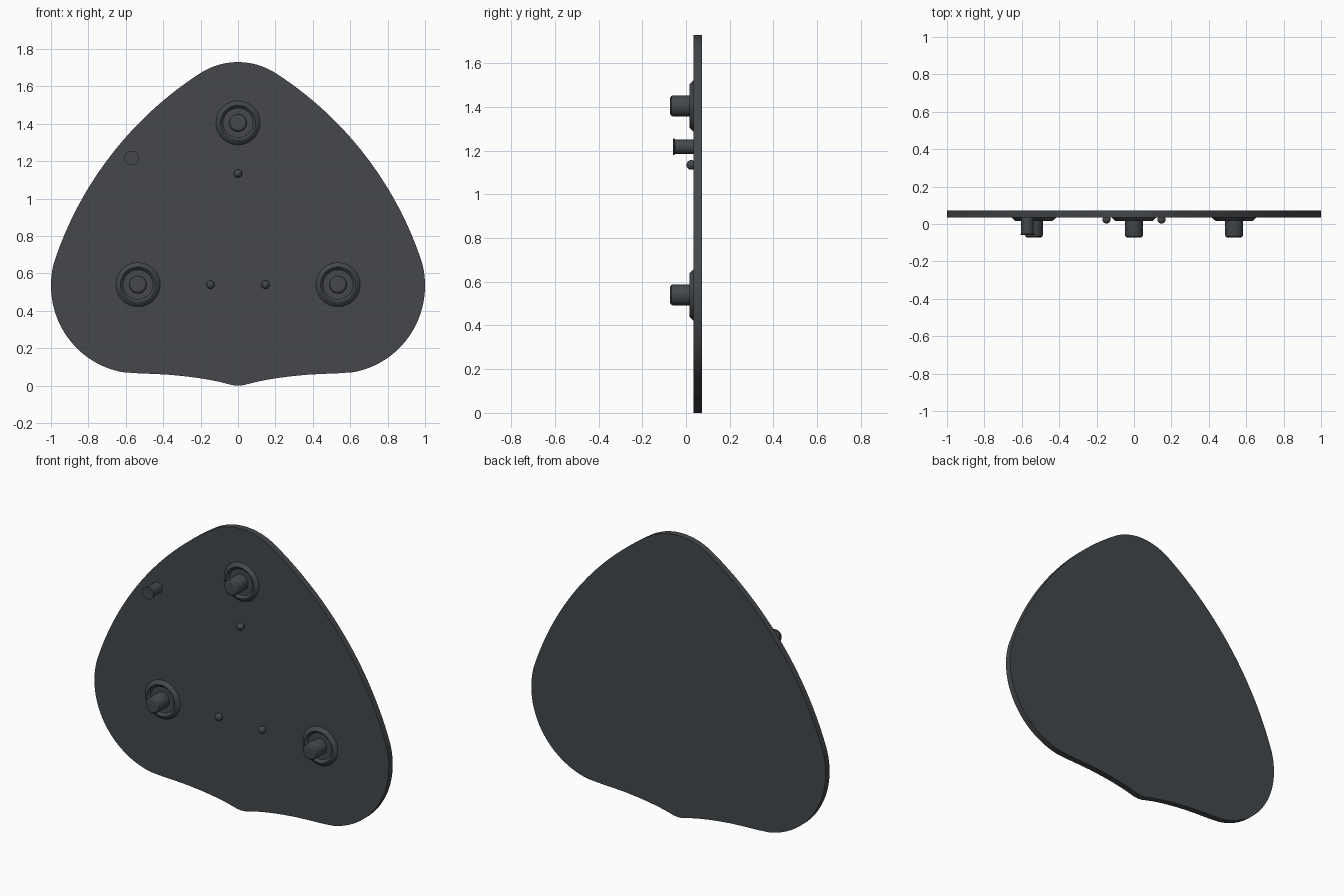
import bpy, bmesh
from math import sin, cos, pi, radians, tan
from mathutils import Vector

if "Cube" in bpy.data.objects:
    bpy.data.objects.remove(bpy.data.objects["Cube"])

mat = bpy.data.materials.new("charcoal")
mat.diffuse_color = (0.058, 0.064, 0.07, 1)
mat.use_nodes = True
mat.node_tree.nodes["Principled BSDF"].inputs["Base Color"].default_value = mat.diffuse_color


def finish(name, bm, angle=30):
    bmesh.ops.recalc_face_normals(bm, faces=bm.faces)
    me = bpy.data.meshes.new(name)
    bm.to_mesh(me)
    bm.free()
    me.materials.append(mat)
    ob = bpy.data.objects.new(name, me)
    bpy.context.collection.objects.link(ob)
    bpy.ops.object.select_all(action='DESELECT')
    ob.select_set(True)
    bpy.context.view_layer.objects.active = ob
    bpy.ops.object.shade_smooth_by_angle(angle=radians(angle))
    return ob


def lathe(name, x, z, profile, n=48):
    """Revolve (radius, y) points around a y-parallel axis at x, z."""
    bm = bmesh.new()
    rings = []
    for r, y in profile:
        rings.append([bm.verts.new((x + r * cos(2 * pi * i / n), y,
                                    z + r * sin(2 * pi * i / n))) for i in range(n)])
    for a, b in zip(rings, rings[1:]):
        for i in range(n):
            j = (i + 1) % n
            bm.faces.new((a[i], a[j], b[j], b[i]))
    bm.faces.new(rings[0])
    bm.faces.new(rings[-1])
    return finish(name, bm)


def bulge(p, q, turn, n):
    """Arc from p to q that turns left by the given angle."""
    p, q = Vector(p), Vector(q)
    d = q - p
    mid = (p + q) / 2
    c = mid + Vector((-d.y, d.x)) * (0.5 / tan(turn / 2))
    v = p - c
    out = []
    for i in range(1, n + 1):
        t = turn * i / n
        out.append((c.x + v.x * cos(t) - v.y * sin(t), c.y + v.x * sin(t) + v.y * cos(t)))
    return out


# Right half of the outline, from the bottom tip up to the crown
half = [(0, 0), (0.03, 0.003), (0.06, 0.011), (0.1, 0.021), (0.15, 0.031), (0.21, 0.041),
        (0.28, 0.05), (0.36, 0.058), (0.45, 0.063), (0.53, 0.066)]
for i in range(1, 33):
    a = radians(-83 + 98.5 * i / 32)
    half.append((0.535 + 0.465 * cos(a), 0.535 + 0.47 * sin(a)))
half += bulge(half[-1], (0.2, 1.672), radians(39), 28)
half += bulge(half[-1], (0, 1.73), radians(32), 10)
outline = half + [(-x, z) for x, z in half[-2:0:-1]]

# Flat plate
bm = bmesh.new()
face = bm.faces.new([bm.verts.new((x, 0.035, z)) for x, z in outline])
ext = bmesh.ops.extrude_face_region(bm, geom=[face])
bmesh.ops.translate(bm, vec=(0, 0.038, 0),
                    verts=[v for v in ext['geom'] if isinstance(v, bmesh.types.BMVert)])
finish("plate", bm)

# Three mounting pins, each in a dished collar
collar = [(0.118, 0.04), (0.118, 0.034), (0.1, 0.017), (0.094, 0.016),
          (0.08, 0.03), (0.04, 0.03)]
pin = [(0.048, 0.04), (0.048, -0.06), (0.045, -0.067), (0.036, -0.073)]
for side, x, z in (("top", 0, 1.405), ("left", -0.535, 0.54), ("right", 0.535, 0.54)):
    lathe(side + "_collar", x, z, collar)
    lathe(side + "_pin", x, z, pin)

# Small locating balls
for side, x, z in (("top", 0, 1.135), ("left", -0.147, 0.54), ("right", 0.147, 0.54)):
    bm = bmesh.new()
    bmesh.ops.create_uvsphere(bm, u_segments=24, v_segments=14, radius=0.022)
    bmesh.ops.translate(bm, verts=bm.verts, vec=(x, 0.024, z))
    finish(side + "_ball", bm, 40)

# Side peg with a thin lip at its end
lathe("side_peg", -0.57, 1.218, [(0.033, 0.04), (0.033, -0.05), (0.038, -0.054), (0.038, -0.06)], 32)
